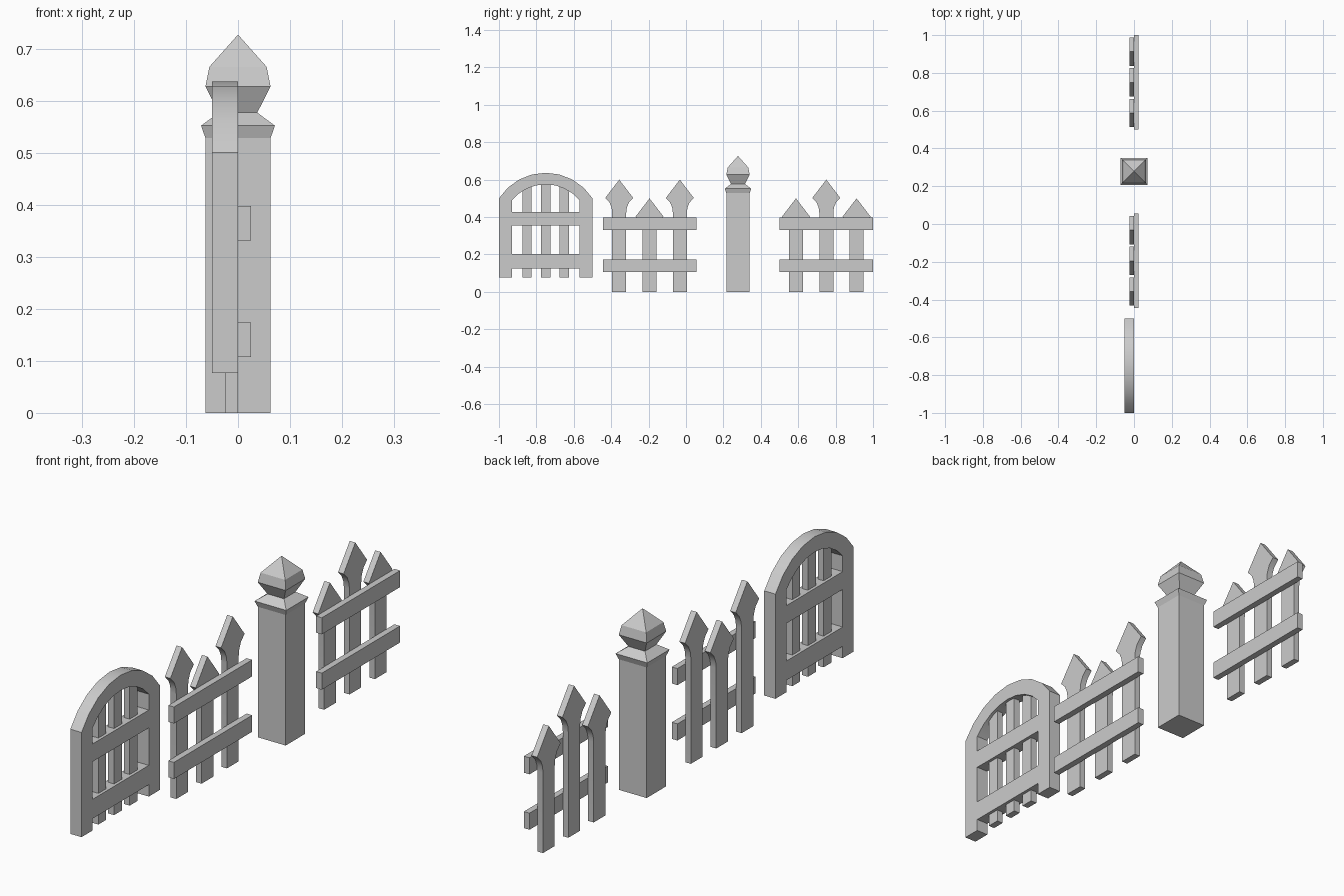
import bpy, bmesh, math
from mathutils import Matrix

cube = bpy.data.objects.get("Cube")
if cube:
    bpy.data.objects.remove(cube, do_unlink=True)

grey = bpy.data.materials.new("stone_grey")
grey.use_nodes = True
grey.diffuse_color = (0.6, 0.6, 0.6, 1)
grey.node_tree.nodes["Principled BSDF"].inputs["Base Color"].default_value = (0.6, 0.6, 0.6, 1)

# Local x runs along the fence, local y is up, local z is thickness
STAND_UP = Matrix(((0, 0, 1, 0), (1, 0, 0, 0), (0, 1, 0, 0), (0, 0, 0, 1)))


def finish(name, mesh, smooth=False):
    obj = bpy.data.objects.new(name, mesh)
    bpy.context.collection.objects.link(obj)
    mesh.materials.clear()
    mesh.materials.append(grey)
    if smooth:
        bpy.ops.object.select_all(action='DESELECT')
        obj.select_set(True)
        bpy.context.view_layer.objects.active = obj
        bpy.ops.object.shade_smooth_by_angle(angle=math.radians(30))
    return obj


def panel(name, loops, x0, x1, smooth=False):
    """Flat plate cut from (y, z) outlines; later loops are holes."""
    curve = bpy.data.curves.new(name + "_outline", 'CURVE')
    curve.dimensions, curve.fill_mode = '2D', 'BOTH'
    curve.extrude = (x1 - x0) / 2
    for loop in loops:
        spline = curve.splines.new('POLY')
        spline.points.add(len(loop) - 1)
        for point, (y, z) in zip(spline.points, loop):
            point.co = (y, z, 0, 1)
        spline.use_cyclic_u = True
    temp = bpy.data.objects.new(name + "_outline", curve)
    bpy.context.collection.objects.link(temp)
    graph = bpy.context.evaluated_depsgraph_get()
    mesh = bpy.data.meshes.new_from_object(temp.evaluated_get(graph))
    bpy.data.objects.remove(temp, do_unlink=True)
    bm = bmesh.new()
    bm.from_mesh(mesh)
    bmesh.ops.remove_doubles(bm, verts=bm.verts, dist=1e-5)
    bmesh.ops.transform(bm, matrix=Matrix.Translation(((x0 + x1) / 2, 0, 0)) @ STAND_UP, verts=bm.verts)
    bmesh.ops.recalc_face_normals(bm, faces=bm.faces)
    for face in bm.faces:
        face.smooth = False
    bm.to_mesh(mesh)
    bm.free()
    return finish(name, mesh, smooth)


def rect(y0, y1, z0, z1):
    return [(y0, z0), (y1, z0), (y1, z1), (y0, z1)]


def arc(centre_y, centre_z, radius, half, steps):
    """Arch points from the +y end to the -y end."""
    end = math.asin(half / radius)
    angles = [end - 2 * end * i / steps for i in range(steps + 1)]
    return [(centre_y + radius * math.sin(a), centre_z + radius * math.cos(a)) for a in angles]


# Arched gate: one frame with openings, thinner bars inside
GATE_Y, ARCH_Z, BOTTOM = -0.75, 0.34, 0.077
left, right = GATE_Y - 0.18, GATE_Y + 0.18
outer = [(-1, BOTTOM), (left, BOTTOM), (left, 0.125), (right, 0.125),
         (right, BOTTOM), (-0.5, BOTTOM)] + arc(GATE_Y, ARCH_Z, 0.297, 0.25, 8)
upper_hole = [(left, 0.427), (right, 0.427)] + arc(GATE_Y, ARCH_Z, 0.235, 0.18, 8)
panel("gate_frame", [outer, rect(left, right, 0.203, 0.355), upper_hole], -0.05, 0, True)
for i in (-1, 0, 1):
    y = GATE_Y + i * 0.1
    panel("gate_bar", [rect(y - 0.025, y + 0.025, BOTTOM, 0.59)], -0.038, -0.012)


# Fence sections: pointed pickets behind two rails
def picket(y, top):
    side = [(0.0375, 0), (0.0375, top - 0.175), (0.041, top - 0.148),
            (0.052, top - 0.122), (0.075, top - 0.098)]
    outline = [(y + w, z) for w, z in side] + [(y, top)]
    outline += [(y - w, z) for w, z in reversed(side)]
    panel("picket", [outline], -0.025, 0, True)


def fence(centre, tops):
    for i, top in enumerate(tops):
        picket(centre + (i - 1) * 0.162, top)
    for z in (0.107, 0.331):
        panel("fence_rail", [rect(centre - 0.25, centre + 0.25, z, z + 0.067)], 0, 0.025)


fence(-0.195, (0.6, 0.5, 0.6))
fence(0.75, (0.5, 0.6, 0.5))

# Square post with flared collar and pointed finial
bm = bmesh.new()
rings = []
for half, z in ((0.0625, 0), (0.0625, 0.528), (0.071, 0.552), (0.037, 0.577),
                (0.0625, 0.627), (0.055, 0.665)):
    rings.append([bm.verts.new((sx * half, 0.278 + sy * half, z))
                  for sx, sy in ((-1, -1), (1, -1), (1, 1), (-1, 1))])
tip = bm.verts.new((0, 0.278, 0.727))
bm.faces.new(rings[0][::-1])
for i in range(4):
    j = (i + 1) % 4
    for low, high in zip(rings, rings[1:]):
        bm.faces.new((low[i], low[j], high[j], high[i]))
    bm.faces.new((rings[-1][i], rings[-1][j], tip))
mesh = bpy.data.meshes.new("post")
bm.to_mesh(mesh)
bm.free()
finish("post", mesh)
